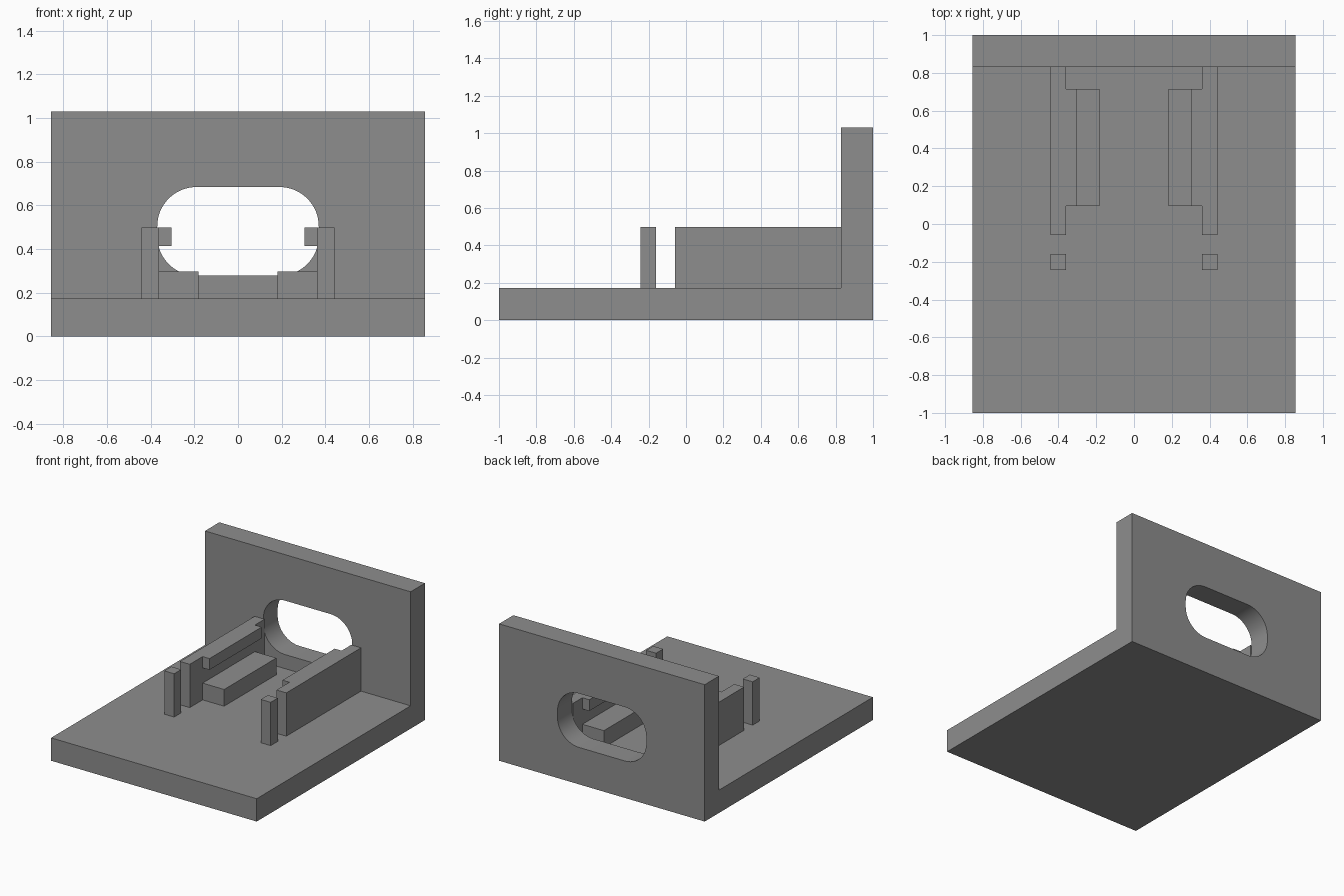
import bpy, bmesh, math
from mathutils import Vector

if "Cube" in bpy.data.objects:
    bpy.data.objects.remove(bpy.data.objects["Cube"])

gray = bpy.data.materials.new("plain gray")
gray.diffuse_color = (0.27, 0.27, 0.27, 1)
gray.use_nodes = True
gray.node_tree.nodes["Principled BSDF"].inputs["Base Color"].default_value = gray.diffuse_color

BASE_TOP, RAIL_TOP = 0.172, 0.498
WALL_FRONT = 0.83


def prism(name, profile, direction):
    """Extrude a closed planar outline along a vector."""
    bm = bmesh.new()
    face = bm.faces.new([bm.verts.new(p) for p in profile])
    out = bmesh.ops.extrude_face_region(bm, geom=[face])["geom"]
    moved = [v for v in out if isinstance(v, bmesh.types.BMVert)]
    bmesh.ops.translate(bm, verts=moved, vec=Vector(direction))
    bmesh.ops.recalc_face_normals(bm, faces=bm.faces)
    mesh = bpy.data.meshes.new(name)
    bm.to_mesh(mesh)
    bm.free()
    mesh.materials.append(gray)
    obj = bpy.data.objects.new(name, mesh)
    bpy.context.collection.objects.link(obj)
    return obj


def side_profile(name, x0, x1, points):
    """Extrude a (y, z) outline across x."""
    return prism(name, [(x0, y, z) for y, z in points], (x1 - x0, 0, 0))


# L-shaped bracket: base plate and upright back wall
bracket = side_profile("bracket", -0.856, 0.856, [
    (-1, 0), (1, 0), (1, 1.03), (WALL_FRONT, 1.03),
    (WALL_FRONT, BASE_TOP), (-1, BASE_TOP)])

# Rounded slot through the back wall
r, hx, z0, z1 = 0.18, 0.37, 0.278, 0.684
corners = [(hx - r, z1 - r), (r - hx, z1 - r), (r - hx, z0 + r), (hx - r, z0 + r)]
outline = []
for i, (cx, cz) in enumerate(corners):
    for k in range(17):
        a = math.pi / 2 * (i + k / 16)
        outline.append((cx + r * math.cos(a), 0.7, cz + r * math.sin(a)))
cutter = prism("slot_cutter", outline, (0, 0.5, 0))
cutter.hide_render = True
cutter.hide_set(True)
cut = bracket.modifiers.new("slot", 'BOOLEAN')
cut.operation, cut.object, cut.solver = 'DIFFERENCE', cutter, 'EXACT'

# Smooth the slot rounding, keep the corners crisp
bpy.context.view_layer.objects.active = bracket
bracket.select_set(True)
bpy.ops.object.modifier_apply(modifier="slot")
bpy.data.objects.remove(cutter)
bpy.ops.object.shade_smooth_by_angle(angle=math.radians(30))

# Mirrored guide rails and posts on the base plate
for side, s in (("left", -1), ("right", 1)):
    # Rail and clip lip share one cross-section for the clipped length
    parts = {
        "guide_rail": (0.361, 0.443, -0.058, WALL_FRONT, BASE_TOP, RAIL_TOP),
        "clip_lip": (0.304, 0.361, 0.095, 0.716, 0.413, RAIL_TOP),
        "support_ledge": (0.182, 0.361, 0.095, 0.716, BASE_TOP, 0.298),
        "front_post": (0.361, 0.443, -0.244, -0.16, BASE_TOP, RAIL_TOP),
    }
    for name, (x0, x1, y0, y1, b, t) in parts.items():
        side_profile(f"{side}_{name}", s * x0, s * x1,
                     [(y0, b), (y1, b), (y1, t), (y0, t)])
